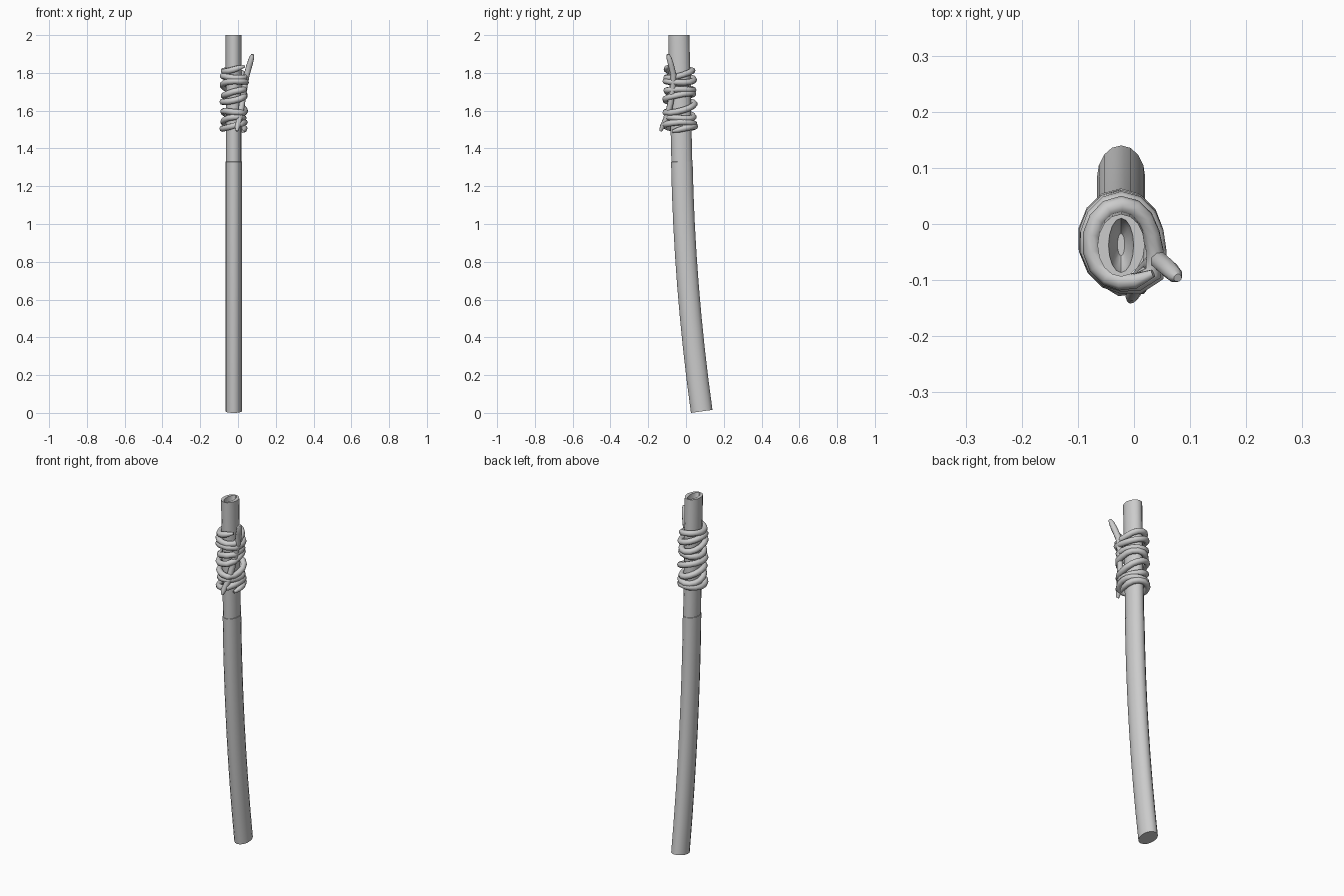
import bpy, bmesh, math
from mathutils import Vector

if "Cube" in bpy.data.objects:
    bpy.data.objects.remove(bpy.data.objects["Cube"])

CX = -0.023          # pole axis in x
RX, RY = 0.043, 0.057
SIDES = 16


def axis(z):
    """Pole centre line: y position and slope at a height."""
    d = max(0.0, 1.33 - z)
    y = -0.022 + 0.02 * d + 0.045 * d * d
    if z > 1.33:
        y -= 0.024 * (z - 1.33)
    return y, -(0.02 + 0.09 * d)


def smooth(ob, angle=40):
    bpy.ops.object.select_all(action='DESELECT')
    ob.select_set(True)
    bpy.context.view_layer.objects.active = ob
    bpy.ops.object.shade_smooth_by_angle(angle=math.radians(angle))


def ring(bm, z, kx=1.0, ky=1.0, tilt=True):
    yc, slope = axis(z)
    out = []
    for i in range(SIDES):
        a = 2 * math.pi * i / SIDES
        dy = RY * ky * math.sin(a)
        dz = -dy * slope if tilt else 0
        out.append(bm.verts.new((CX + RX * kx * math.cos(a), yc + dy, z + dz)))
    return out


# Bent pole with an oval section and a hollowed upper end
bm = bmesh.new()
rings = [ring(bm, 0.008 + (1.322) * i / 8) for i in range(9)]
rings.append(ring(bm, 1.331, 0.96, 0.97))
rings.append(ring(bm, 2.0, 0.98, 0.98, False))
rings.append(ring(bm, 2.0, 0.52, 0.85, False))
rings.append(ring(bm, 1.965, 0.40, 0.70, False))
rings.append(ring(bm, 1.94, 0.15, 0.35, False))
for lo, hi in zip(rings, rings[1:]):
    for i in range(SIDES):
        j = (i + 1) % SIDES
        bm.faces.new((lo[i], lo[j], hi[j], hi[i]))
bm.faces.new(rings[0][::-1])
bm.faces.new(rings[-1])
bmesh.ops.recalc_face_normals(bm, faces=bm.faces)
mesh = bpy.data.meshes.new("pole")
bm.to_mesh(mesh)
bm.free()
pole = bpy.data.objects.new("pole", mesh)
bpy.context.collection.objects.link(pole)
smooth(pole)


def cord(name, pts, radius, taper=2):
    """Round cord along points, narrowed at both ends."""
    cu = bpy.data.curves.new(name, 'CURVE')
    cu.dimensions = '3D'
    cu.bevel_depth = radius
    cu.bevel_resolution = 2
    cu.use_fill_caps = True
    sp = cu.splines.new('POLY')
    sp.points.add(len(pts) - 1)
    for k, p in enumerate(pts):
        sp.points[k].co = (*p, 1)
    if taper:
        for k, r in ((0, 0.45), (1, 0.85), (-2, 0.85), (-1, 0.45)):
            sp.points[k].radius = r
    ob = bpy.data.objects.new(name, cu)
    bpy.context.collection.objects.link(ob)
    bpy.ops.object.select_all(action='DESELECT')
    ob.select_set(True)
    bpy.context.view_layer.objects.active = ob
    bpy.ops.object.convert(target='MESH')
    smooth(bpy.context.view_layer.objects.active, 60)


# Rope wound round the pole, bulging out over the tucked strand
levels = [1.497, 1.525, 1.56, 1.60, 1.675, 1.70, 1.755, 1.785, 1.832]
STEPS = 14
turns = len(levels) - 1
wrap = []
for k in range(turns * STEPS + 1):
    t = k / STEPS
    n = min(int(t), turns - 1)
    f = t - n
    z = levels[n] + (levels[n + 1] - levels[n]) * f
    a = 2 * math.pi * t - math.pi / 2 + 0.9
    z += 0.011 * math.sin(a + 1.7 * t)
    strand = -1.3 + 0.75 * (z - 1.5) / 0.35
    da = (a - strand + math.pi) % (2 * math.pi) - math.pi
    bump = 0.018 * math.exp(-(da / 0.5) ** 2) + 0.004 * math.sin(2.3 * t)
    yc, _ = axis(z)
    wrap.append(Vector((CX + (RX + 0.014 + bump) * math.cos(a),
                        yc + (RY + 0.014 + bump) * math.sin(a), z)))
cord("rope_wrap", wrap, 0.0165)

# Loose strand tucked under the wraps, both ends free
cord("rope_strand", [
    (-0.006, -0.135, 1.492), (-0.003, -0.125, 1.515), (0.010, -0.098, 1.57),
    (0.022, -0.082, 1.64), (0.033, -0.070, 1.72), (0.046, -0.066, 1.79),
    (0.062, -0.080, 1.845), (0.073, -0.091, 1.882), (0.078, -0.096, 1.898)], 0.0165)
